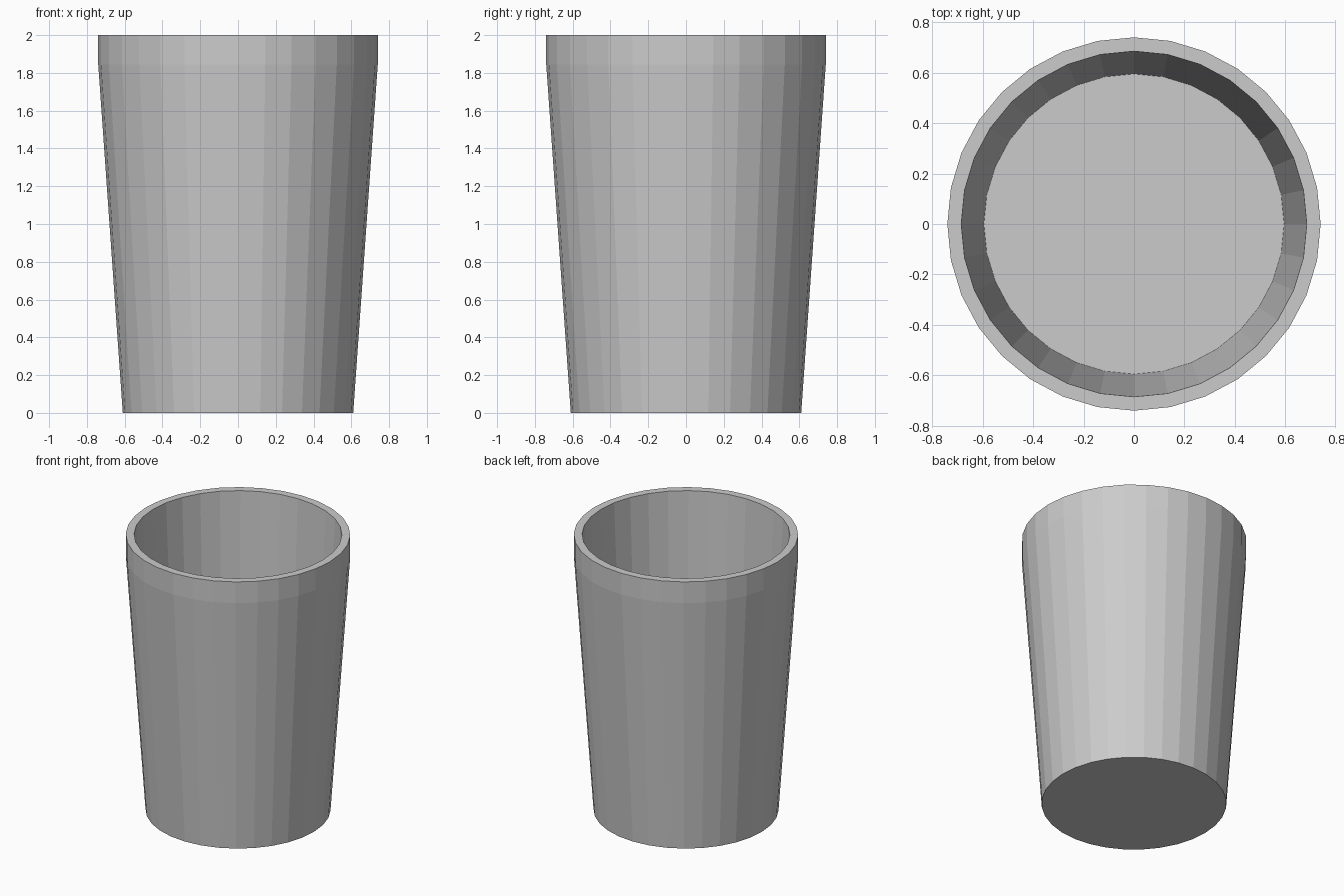
import bpy, bmesh
from math import sin, cos, tau

if "Cube" in bpy.data.objects:
    bpy.data.objects.remove(bpy.data.objects["Cube"])

SIDES = 32
# (radius, height) from the outer base, up over the rim and down to the inner floor
PROFILE = [(0.61, 0.0), (0.74, 1.845), (0.74, 2.0), (0.685, 2.0), (0.595, 0.07)]


def lathe(name, profile, sides):
    bm = bmesh.new()
    rings = [[bm.verts.new((r * cos(tau * i / sides), r * sin(tau * i / sides), z))
              for i in range(sides)] for r, z in profile]
    # walls between neighbouring rings
    for a, b in zip(rings, rings[1:]):
        for i in range(sides):
            j = (i + 1) % sides
            bm.faces.new((a[i], a[j], b[j], b[i]))
    # underside and inner floor
    bm.faces.new(rings[0][::-1])
    bm.faces.new(rings[-1])
    bmesh.ops.recalc_face_normals(bm, faces=bm.faces)
    mesh = bpy.data.meshes.new(name)
    bm.to_mesh(mesh)
    bm.free()
    obj = bpy.data.objects.new(name, mesh)
    bpy.context.collection.objects.link(obj)
    return obj


# Tapered tumbler with a straight rim band
lathe("cup", PROFILE, SIDES)
